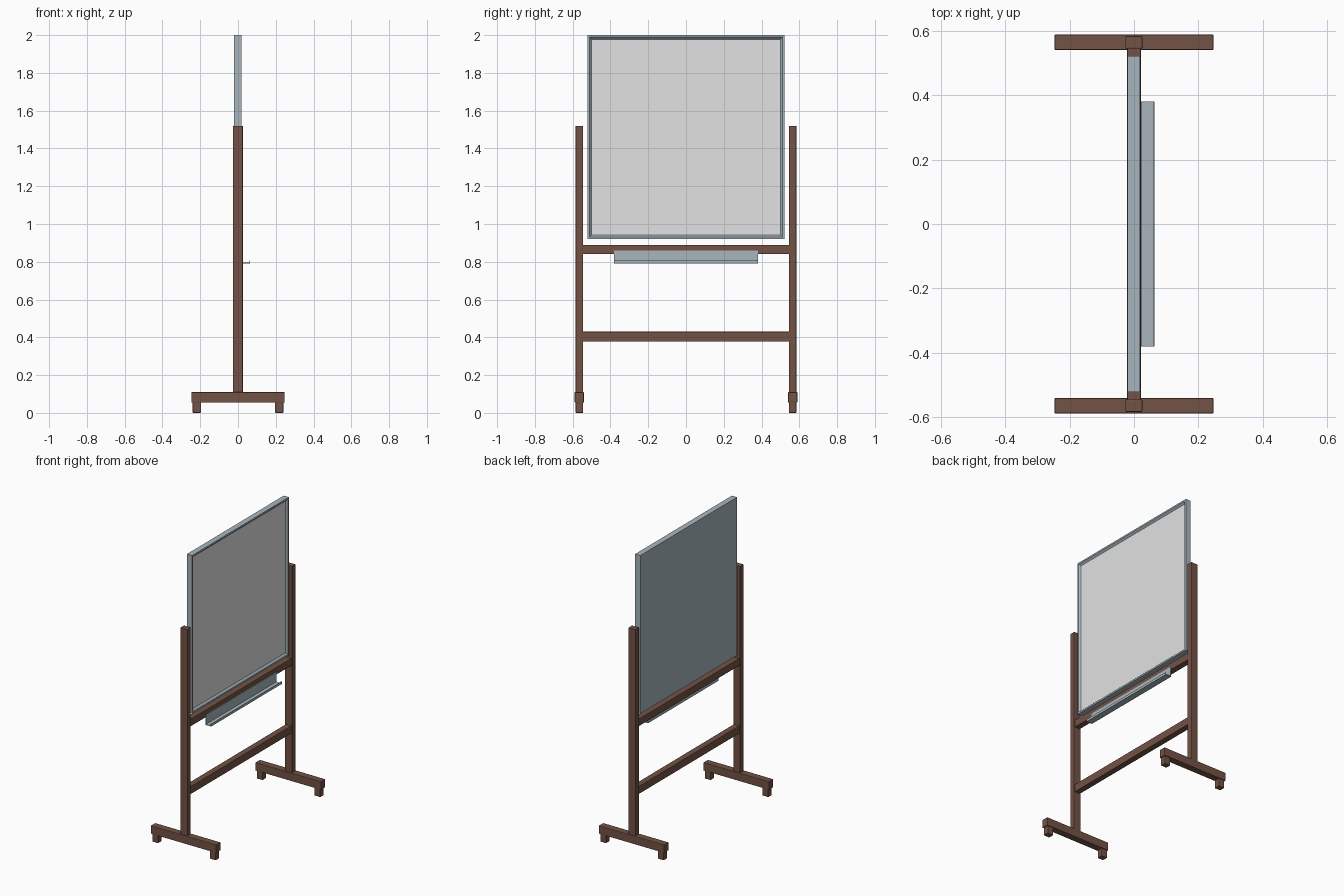
import bpy, bmesh

if "Cube" in bpy.data.objects:
    bpy.data.objects.remove(bpy.data.objects["Cube"])


def material(name, rgb):
    m = bpy.data.materials.new(name)
    m.diffuse_color = (*rgb, 1.0)
    m.use_nodes = True
    m.node_tree.nodes["Principled BSDF"].inputs["Base Color"].default_value = m.diffuse_color
    return m


WOOD = material("brown_wood", (0.17, 0.085, 0.06))
METAL = material("blue_grey_metal", (0.39, 0.47, 0.51))
PANEL = material("white_panel", (0.76, 0.76, 0.76))


def add_object(name, bm, mats):
    bmesh.ops.recalc_face_normals(bm, faces=bm.faces[:])
    mesh = bpy.data.meshes.new(name)
    bm.to_mesh(mesh)
    bm.free()
    for m in mats:
        mesh.materials.append(m)
    obj = bpy.data.objects.new(name, mesh)
    bpy.context.collection.objects.link(obj)
    return obj


def box_mesh(x, y, z):
    """Box from (min, max) pairs on each axis."""
    bm = bmesh.new()
    bmesh.ops.create_cube(bm, size=1)
    for v in bm.verts:
        for i, (lo, hi) in enumerate((x, y, z)):
            v.co[i] = hi if v.co[i] > 0 else lo
    return bm


def beam(name, x, y, z, bevel=0.003):
    obj = add_object(name, box_mesh(x, y, z), [WOOD])
    mod = obj.modifiers.new("soft_edges", 'BEVEL')
    mod.width = bevel
    mod.segments = 2
    return obj


# Side stands: post, foot and two foot blocks on each side
for side, s in (("left", -1), ("right", 1)):
    def span(a, b):
        return tuple(sorted((s * a, s * b)))
    beam(f"{side}_post", (-0.027, 0.026), span(0.545, 0.584), (0.10, 1.52))
    beam(f"{side}_foot", (-0.247, 0.247), span(0.541, 0.589), (0.054, 0.11))
    for end, e in (("back", -1), ("front", 1)):
        beam(f"{side}_{end}_foot_block", tuple(sorted((e * 0.196, e * 0.24))),
             span(0.545, 0.584), (0.0, 0.06))

# Cross rails
for name, z in (("upper_rail", (0.84, 0.89)), ("lower_rail", (0.377, 0.43))):
    beam(name, (-0.021, 0.021), (-0.55, 0.55), z)

# Board: metal box with a bevelled frame and sunk white panel on the +x side
bm = box_mesh((-0.02, 0.019), (-0.522, 0.522), (0.92, 2.0))
bm.normal_update()
face = max(bm.faces, key=lambda f: f.calc_center_median().x)
bmesh.ops.inset_region(bm, faces=[face], thickness=0.015)
bmesh.ops.inset_region(bm, faces=[face], thickness=0.016, depth=-0.012)
face.material_index = 1
add_object("board", bm, [METAL, PANEL])

# Tray: J-shaped profile pulled along y
profile = [(0.020, 0.86), (0.020, 0.79), (0.064, 0.79), (0.064, 0.806),
           (0.060, 0.806), (0.060, 0.795), (0.025, 0.795), (0.025, 0.86)]
bm = bmesh.new()
tray = bm.faces.new([bm.verts.new((x, -0.381, z)) for x, z in profile])
ext = bmesh.ops.extrude_face_region(bm, geom=[tray], use_keep_orig=True)
bmesh.ops.translate(bm, vec=(0, 0.762, 0),
                    verts=[g for g in ext["geom"] if isinstance(g, bmesh.types.BMVert)])
add_object("pen_tray", bm, [METAL])
